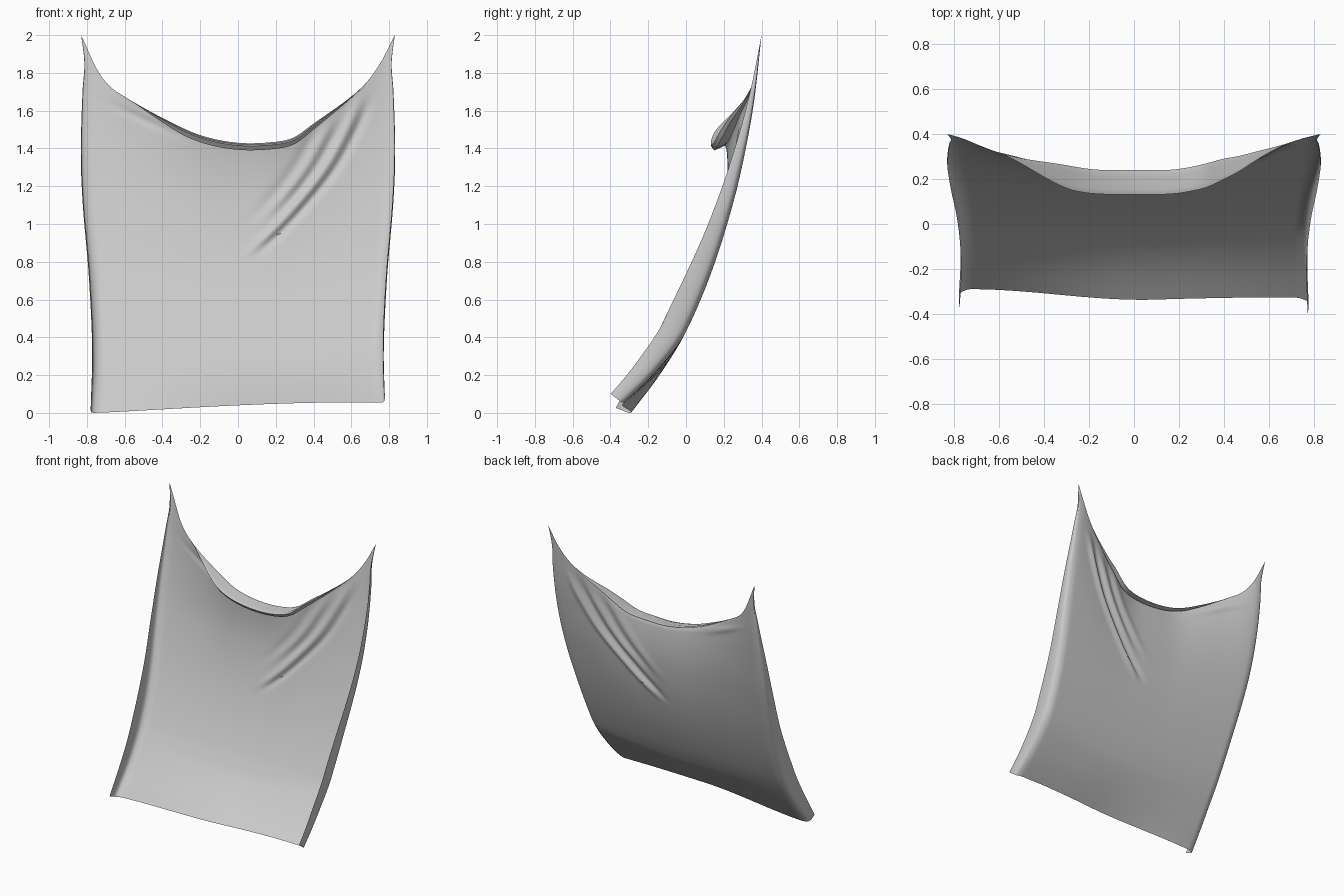
import bpy, bmesh, math
from mathutils import Vector

cube = bpy.data.objects.get("Cube")
if cube:
    bpy.data.objects.remove(cube, do_unlink=True)

COLS, ROWS = 100, 100


def curve(points):
    """Smooth interpolation through (key, value) points."""
    def slope(i):
        a, b = points[max(i - 1, 0)], points[min(i + 1, len(points) - 1)]
        return (b[1] - a[1]) / (b[0] - a[0])

    def sample(v):
        v = min(max(v, points[0][0]), points[-1][0])
        i = 0
        while i < len(points) - 2 and v > points[i + 1][0]:
            i += 1
        (x0, y0), (x1, y1) = points[i], points[i + 1]
        h = x1 - x0
        t = (v - x0) / h
        return (y0 * (1 + 2 * t) * (1 - t) ** 2 + slope(i) * h * t * (1 - t) ** 2
                + y1 * t * t * (3 - 2 * t) + slope(i + 1) * h * t * t * (t - 1))
    return sample


def smooth(a, b, v):
    t = min(max((v - a) / (b - a), 0), 1)
    return t * t * (3 - 2 * t)


def bump(v, width):
    return math.exp(-(v / width) ** 2)


# Cloth outlines: sideways hang, sagging top edge, hem and half width
hang = curve([(0, -.29), (.2, -.14), (.43, 0), (.76, .14), (1.13, .255), (1.44, .325), (1.68, .365), (2, .4)])
top_z = curve([(-.83, 2), (-.78, 1.85), (-.7, 1.74), (-.6, 1.67), (-.4, 1.56), (-.2, 1.47), (0, 1.43),
               (.2, 1.435), (.3, 1.46), (.4, 1.53), (.6, 1.67), (.7, 1.76), (.78, 1.87), (.83, 2)])
top_y = curve([(-.83, .4), (-.6, .315), (-.4, .26), (-.2, .22), (0, .215), (.2, .22), (.4, .265), (.6, .33), (.83, .4)])
hem_z = curve([(-.83, 0), (-.7, .005), (0, .04), (.5, .055), (.83, .055)])
half_width = curve([(0, .78), (.3, .77), (.7, .785), (1.1, .815), (1.4, .825), (1.7, .82), (1.85, .812), (2, .83)])
crease_x = curve([(.8, .07), (.85, .12), (1.03, .3), (1.27, .5), (1.48, .62), (1.65, .69), (1.8, .74)])
flap_depth = curve([(0, .075), (.12, .105), (.25, .115), (.5, .08), (.75, .04), (.9, .015), (1, 0)])

# Cross-section of the folded-over upper edge and of the turned side edges
LIP = [(-.008, .018), (-.035, .005), (-.065, -.007), (-.083, .016),
       (-.06, .024), (-.035, .022), (-.005, .03), (.025, .028)]
FLAP = [(.007, .1), (.011, .25), (.013, .5), (.011, .75), (.008, 1)]


def lip_size(key):
    return 1 - (smooth(.3, .72, key) if key > 0 else smooth(.25, .62, -key))


def creases(x, z):
    """Diagonal pulls running from the upper left corner."""
    u = x - crease_x(z)
    fade = smooth(.8, .95, z) * (1 - smooth(1.5, 1.72, z))
    upper = smooth(.95, 1.2, z) * (1 - smooth(1.42, 1.6, z))
    main = .015 * bump(u, .026) - .014 * bump(u + .055, .028)
    soft = .01 * bump(u + .11, .03) - .008 * bump(u + .16, .03) + .008 * bump(u + .22, .035)
    small = .008 * bump(z - 1.53 + .45 * (x + .45), .02) * bump(x + .5, .15)
    return main * fade + soft * upper + small


def sheet_point(s, t):
    key = s * .83
    z1, z0 = top_z(key) - .03 * lip_size(key), hem_z(key)
    z = z0 + (z1 - z0) * t
    x = s * (half_width(z) - .013 * (1 - t))
    # The middle slackens forward only towards the upper edge
    y = hang(z) - (hang(z1) - top_y(key)) * t ** 4
    # The hem curls forward, and the sides round into the turned edges
    y -= .08 * smooth(-.85, .1, key) * max(0, 1 - t / .2) ** 1.6
    y -= .2 * flap_depth(t) * smooth(.95, 1.02, abs(s))
    return Vector((x, y + creases(x, z), z))


def column(s):
    pts = [sheet_point(s, r / ROWS) for r in range(ROWS + 1)]
    lip = lip_size(s * .83)
    return pts + [pts[-1] + Vector((0, dy * lip, dz * lip)) for dy, dz in LIP]


def flap_column(side, out, part):
    """Side edge turned forward, square to the hanging sheet."""
    pts = []
    for i, p in enumerate(column(side)):
        depth = flap_depth(min(i / ROWS, 1))
        slope = (hang(p.z + .02) - hang(p.z - .02)) / .04
        normal = Vector((0, -1, slope)).normalized()
        pts.append(p + normal * depth * part + Vector((side * out * min(1, depth / .06), 0, 0)))
    return pts


# Cloth: right flap, sheet, left flap as one continuous grid
columns = [flap_column(-1, o, p) for o, p in reversed(FLAP)]
columns += [column(-1 + 2 * c / COLS) for c in range(COLS + 1)]
columns += [flap_column(1, o, p) for o, p in FLAP]

bm = bmesh.new()
grid = [[bm.verts.new(p) for p in col] for col in columns]
for a, b in zip(grid, grid[1:]):
    for i in range(len(a) - 1):
        bm.faces.new((a[i], b[i], b[i + 1], a[i + 1]))
bmesh.ops.remove_doubles(bm, verts=bm.verts, dist=.0002)
mesh = bpy.data.meshes.new("hanging_cloth")
bm.to_mesh(mesh)
bm.free()
cloth = bpy.data.objects.new("hanging_cloth", mesh)
bpy.context.collection.objects.link(cloth)

# Plain grey fabric
grey = bpy.data.materials.new("grey_fabric")
grey.use_nodes = True
colour = (.6, .6, .6, 1)
grey.diffuse_color = colour
grey.node_tree.nodes["Principled BSDF"].inputs["Base Color"].default_value = colour
mesh.materials.append(grey)

bpy.context.view_layer.objects.active = cloth
cloth.select_set(True)
bpy.ops.object.shade_smooth_by_angle(angle=math.radians(40))
